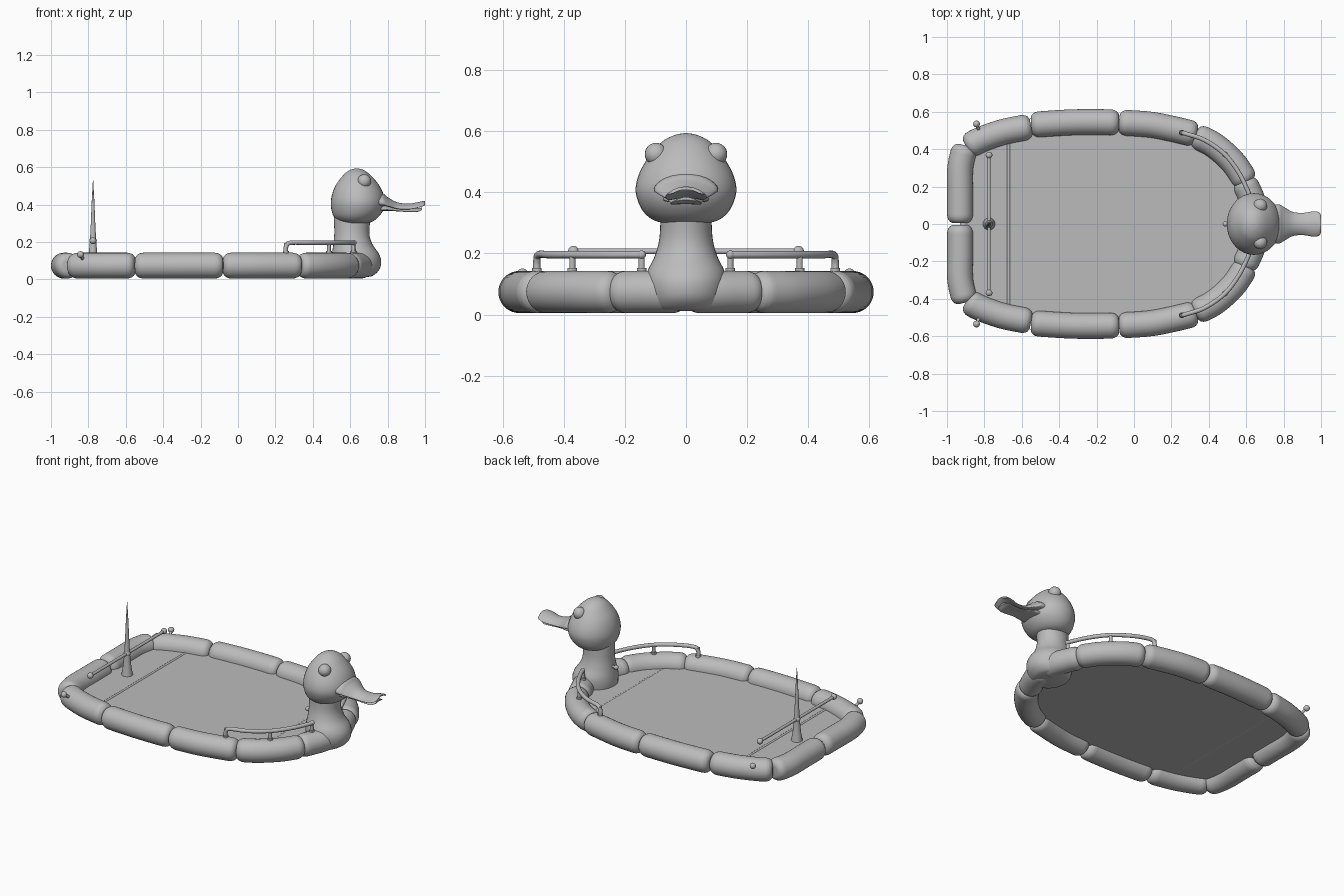
import bpy, bmesh, math
from mathutils import Vector
from mathutils.geometry import interpolate_bezier

if "Cube" in bpy.data.objects:
    bpy.data.objects.remove(bpy.data.objects["Cube"])

grey = bpy.data.materials.new("plain grey")
grey.use_nodes = True
COLOUR = (0.5, 0.5, 0.5, 1)
grey.diffuse_color = COLOUR
grey.node_tree.nodes["Principled BSDF"].inputs["Base Color"].default_value = COLOUR


def finish(bm, name, angle=50):
    bmesh.ops.recalc_face_normals(bm, faces=bm.faces)
    mesh = bpy.data.meshes.new(name)
    bm.to_mesh(mesh)
    bm.free()
    obj = bpy.data.objects.new(name, mesh)
    bpy.context.collection.objects.link(obj)
    mesh.materials.append(grey)
    bpy.ops.object.select_all(action='DESELECT')
    obj.select_set(True)
    bpy.context.view_layer.objects.active = obj
    bpy.ops.object.shade_smooth_by_angle(angle=math.radians(angle))
    return obj


def loft(name, rings, angle=50):
    """Skin a list of point rings and cap both ends."""
    bm = bmesh.new()
    loops = [[bm.verts.new(p) for p in ring] for ring in rings]
    n = len(loops[0])
    for a, b in zip(loops, loops[1:]):
        for i in range(n):
            j = (i + 1) % n
            bm.faces.new((a[i], a[j], b[j], b[i]))
    bm.faces.new(loops[0])
    bm.faces.new(loops[-1])
    return finish(bm, name, angle)


def ellipse(centre, u, v, n=24, droop=0):
    ring = []
    for i in range(n):
        a = math.tau * i / n
        ring.append(Vector(centre) + Vector(u) * math.cos(a) + Vector(v) * math.sin(a)
                    - Vector((0, 0, droop * math.cos(a) ** 2)))
    return ring


def spline(points, steps=8):
    """Smooth curve through the points."""
    p = [Vector(q) for q in points]
    tan = [(p[min(i + 1, len(p) - 1)] - p[max(i - 1, 0)]) / 6 for i in range(len(p))]
    tan[0], tan[-1] = tan[0] * 2, tan[-1] * 2
    out = [p[0]]
    for i in range(len(p) - 1):
        out += interpolate_bezier(p[i], p[i] + tan[i], p[i + 1] - tan[i + 1], p[i + 1], steps + 1)[1:]
    return out


def sweep(name, path, radius, end=0.0, n=24):
    """Round tube along a path; ends shrink over the length given by end."""
    dist = [0]
    for a, b in zip(path, path[1:]):
        dist.append(dist[-1] + (b - a).length)
    total = dist[-1]
    stops = set(dist)
    if end:
        for k in range(1, 6):
            d = end * (1 - math.cos(k * math.pi / 10))
            stops |= {d, total - d}
    rings, side = [], None
    for s in sorted(stops):
        i = max(k for k in range(len(path) - 1) if dist[k] <= s)
        t = (s - dist[i]) / (dist[i + 1] - dist[i])
        pos = path[i].lerp(path[i + 1], t)
        j, k = max(i - 1, 0), min(i + 2, len(path) - 1)
        direction = (path[i + 1] - path[j]).lerp(path[k] - path[i], t).normalized()
        if side is None:
            side = direction.orthogonal()
        side = (side - direction * side.dot(direction)).normalized()
        r = radius
        if end:
            q = max(0, 1 - min(s, total - s) / end)
            r *= 0.5 + 0.5 * math.sqrt(1 - q * q)
        rings.append(ellipse(pos, side * r, direction.cross(side) * r, n))
    return loft(name, rings)


def rod(name, a, b, r, n=16):
    return sweep(name, [Vector(a), Vector(b)], r, 0, n)


def ball(name, centre, r, scale=(1, 1, 1)):
    bm = bmesh.new()
    bmesh.ops.create_uvsphere(bm, u_segments=20, v_segments=12, radius=r)
    for v in bm.verts:
        v.co = Vector(centre) + v.co * Vector(scale)
    return finish(bm, name, 80)


# Inflated hull tubes, one side, stern to bow
Z = 0.074
hull = [
    ("stern_tube", [(-0.93, 0.005), (-0.93, 0.15), (-0.929, 0.3), (-0.902, 0.42)]),
    ("quarter_tube", [(-0.895, 0.41), (-0.82, 0.45), (-0.7, 0.492), (-0.55, 0.522)]),
    ("side_tube", [(-0.55, 0.53), (-0.35, 0.543), (-0.2, 0.545), (-0.08, 0.542)]),
    ("shoulder_tube", [(-0.08, 0.543), (0.08, 0.532), (0.2, 0.51), (0.335, 0.478)]),
    ("bow_tube", [(0.325, 0.475), (0.43, 0.42), (0.53, 0.33), (0.605, 0.22)]),
    ("prow_tube", [(0.585, 0.235), (0.62, 0.16), (0.65, 0.08), (0.66, 0.0)]),
]
for side, s in (("left", 1), ("right", -1)):
    for name, pts in hull:
        sweep(side + "_" + name, spline([(x, y * s, Z) for x, y in pts]), 0.069, 0.045, 32)

    # Bow hand rail with three posts
    route = [(0.255, 0.488, 0.13), (0.257, 0.488, 0.175), (0.28, 0.482, 0.196), (0.38, 0.447, 0.196),
             (0.486, 0.372, 0.196), (0.56, 0.275, 0.196), (0.605, 0.185, 0.196), (0.62, 0.145, 0.196)]
    sweep(side + "_hand_rail", spline([(x, y * s, z) for x, y, z in route]), 0.012, 0, 16)
    for x, y in ((0.256, 0.488), (0.486, 0.372), (0.617, 0.145)):
        rod(side + "_rail_post", (x, y * s, 0.11), (x, y * s, 0.196), 0.01)
        rod(side + "_rail_foot", (x, y * s, 0.11), (x, y * s, 0.152), 0.016)
    ball(side + "_rail_end", (0.62, 0.145 * s, 0.196), 0.014)

    # Mooring peg on the quarter tube
    rod(side + "_peg", (-0.82, 0.48 * s, 0.09), (-0.84, 0.53 * s, 0.13), 0.009)
    ball(side + "_peg_knob", (-0.842, 0.535 * s, 0.133), 0.018)

    # Cross bar knob and eye
    ball(side + "_bar_knob", (-0.775, 0.368 * s, 0.207), 0.018)
    ball(side + "_eye", (0.675, 0.098 * s, 0.525), 0.037)

# Deck filling the hull outline
outline = [(x, y) for name, pts in hull for x, y in (pts[1], pts[2])]
outline += [(x, -y) for x, y in reversed(outline)]
loft("deck", [[(x, y, z) for x, y in outline] for z in (0.062, 0.074)], 30)
rod("aft_deck_seam", (-0.67, -0.49, 0.07), (-0.67, 0.49, 0.07), 0.009, 12)
rod("fore_deck_seam", (0.41, -0.42, 0.069), (0.41, 0.42, 0.069), 0.007, 12)

# Mast and cross bar
mast = [(0.072, 0.033), (0.085, 0.031), (0.12, 0.025), (0.2, 0.017), (0.3, 0.012), (0.42, 0.007), (0.53, 0.001)]
loft("mast", [ellipse((-0.775, 0, z), (r, 0, 0), (0, r, 0)) for z, r in mast])
rod("cross_bar", (-0.775, -0.368, 0.207), (-0.775, 0.368, 0.207), 0.009)
ball("cross_bar_joint", (-0.775, 0, 0.207), 0.02)


def stack(name, sections):
    """Round body from (height, back x, front x, half width) sections."""
    rows = spline([Vector(q) for q in sections], 4)
    loft(name, [ellipse(((b + f) / 2, 0, z), ((f - b) / 2, 0, 0), (0, w, 0), 36)
                for z, b, f, w in rows], 60)


def spline4(rows, steps):
    """Smooth rows of four numbers."""
    a = spline([r[:3] for r in rows], steps)
    b = spline([(r[3], 0, 0) for r in rows], steps)
    return [(*p, q.x) for p, q in zip(a, b)]


def stack(name, sections):
    """Round body from (height, back x, front x, half width) sections."""
    loft(name, [ellipse(((b + f) / 2, 0, z), ((f - b) / 2, 0, 0), (0, w, 0), 36)
                for z, b, f, w in spline4(sections, 4)], 60)


# Figurehead: breast with neck, and head
stack("breast_and_neck", [
    (0.012, 0.55, 0.69, 0.095), (0.022, 0.52, 0.725, 0.115), (0.055, 0.505, 0.757, 0.125),
    (0.1, 0.5, 0.765, 0.131), (0.14, 0.503, 0.752, 0.127), (0.19, 0.51, 0.718, 0.103),
    (0.25, 0.515, 0.702, 0.087), (0.34, 0.512, 0.71, 0.083)])
stack("head", [
    (0.298, 0.58, 0.68, 0.07), (0.31, 0.54, 0.72, 0.108), (0.335, 0.513, 0.752, 0.138),
    (0.37, 0.5, 0.777, 0.157), (0.41, 0.496, 0.786, 0.165), (0.455, 0.503, 0.778, 0.156),
    (0.5, 0.52, 0.757, 0.133), (0.54, 0.548, 0.726, 0.104), (0.57, 0.575, 0.695, 0.073),
    (0.588, 0.605, 0.665, 0.036), (0.594, 0.632, 0.638, 0.004)])
rod("neck_knob_stem", (0.53, 0, 0.195), (0.49, 0, 0.195), 0.008)
ball("neck_knob", (0.488, 0, 0.195), 0.014)


def bill(name, sections, droop):
    """Flat bill from (x, height, half width, half thickness) sections."""
    loft(name, [ellipse((x, 0, z), (0, w, 0), (0, 0, t), 28, droop)
                for x, z, w, t in spline4(sections, 4)], 60)


bill("upper_bill", [
    (0.7, 0.43, 0.1, 0.04), (0.77, 0.427, 0.105, 0.035), (0.8, 0.416, 0.092, 0.024),
    (0.85, 0.398, 0.064, 0.015), (0.91, 0.394, 0.06, 0.011), (0.96, 0.402, 0.068, 0.011),
    (0.99, 0.411, 0.062, 0.008), (1.0, 0.414, 0.045, 0.004)], 0.018)
bill("lower_bill", [
    (0.7, 0.385, 0.08, 0.025), (0.78, 0.385, 0.072, 0.018), (0.85, 0.376, 0.05, 0.011),
    (0.91, 0.371, 0.048, 0.009), (0.96, 0.372, 0.05, 0.009), (0.985, 0.38, 0.035, 0.005)], 0.008)
